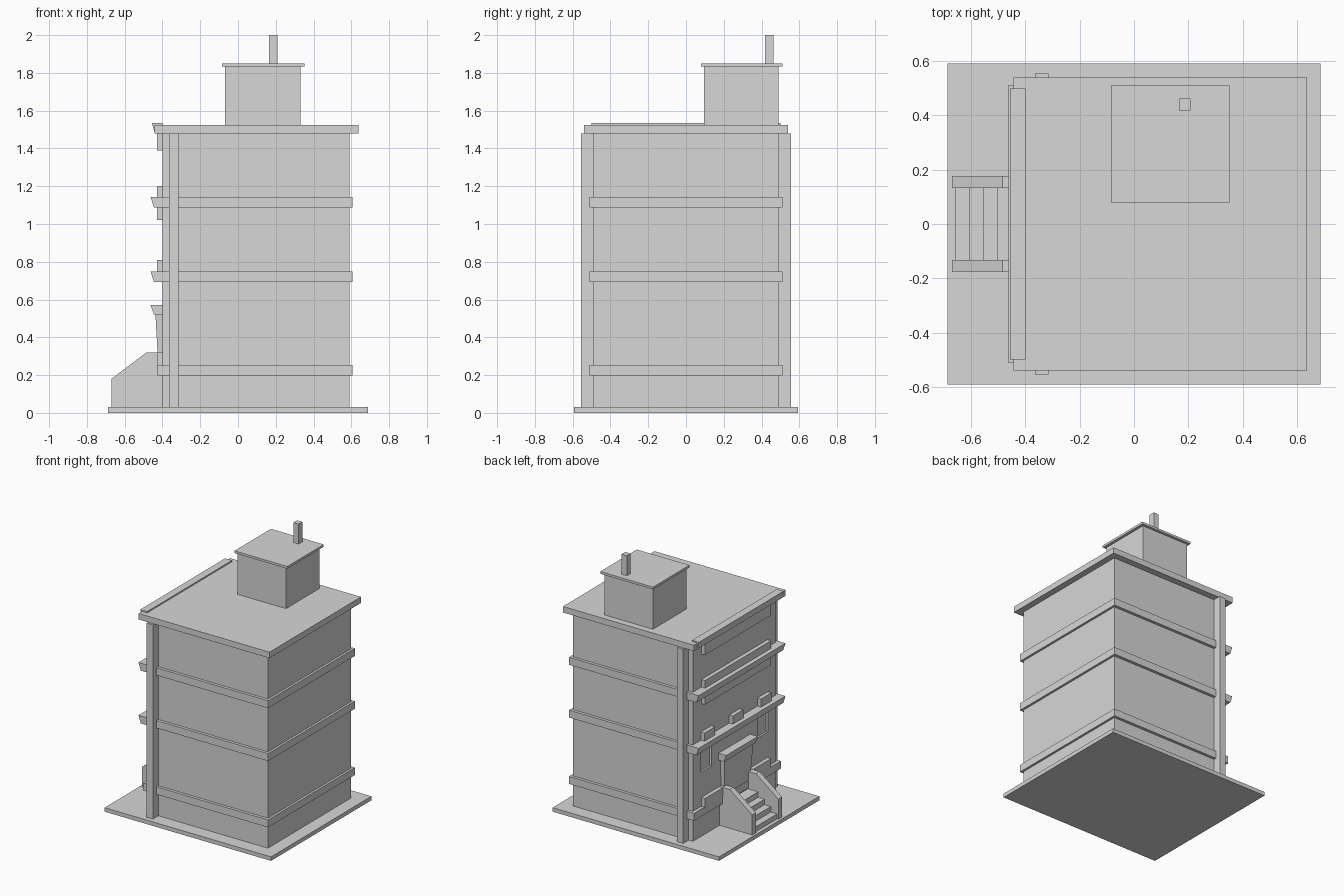
import bpy
import bmesh

cube = bpy.data.objects.get("Cube")
if cube:
    bpy.data.objects.remove(cube, do_unlink=True)

stone = bpy.data.materials.new("grey_stone")
stone.use_nodes = True
GREY = (0.68, 0.68, 0.68, 1)
stone.diffuse_color = GREY
stone.node_tree.nodes["Principled BSDF"].inputs["Base Color"].default_value = GREY


def finish(name, bm):
    bmesh.ops.recalc_face_normals(bm, faces=bm.faces)
    mesh = bpy.data.meshes.new(name)
    bm.to_mesh(mesh)
    bm.free()
    mesh.materials.append(stone)
    obj = bpy.data.objects.new(name, mesh)
    bpy.context.collection.objects.link(obj)
    return obj


def prism(name, profile, y0, y1):
    """Extrude an (x, z) profile from y0 to y1."""
    bm = bmesh.new()
    face = bm.faces.new([bm.verts.new((x, y0, z)) for x, z in profile])
    geom = bmesh.ops.extrude_face_region(bm, geom=[face])["geom"]
    moved = [v for v in geom if isinstance(v, bmesh.types.BMVert)]
    bmesh.ops.translate(bm, verts=moved, vec=(0, y1 - y0, 0))
    return finish(name, bm)


def box(name, x, y, z):
    profile = [(x[0], z[0]), (x[1], z[0]), (x[1], z[1]), (x[0], z[1])]
    return prism(name, profile, y[0], y[1])


def ledge(name, z0, z1, half, front=-0.463, back=-0.365):
    """Projecting moulding whose front leans outward at the top."""
    return prism(name, [(front + 0.018, z0), (back, z0), (back, z1), (front, z1)], -half, half)


FACADE = -0.40
SILL = -0.43

# Ground slab, main block and roof
box("ground_slab", (-0.687, 0.687), (-0.592, 0.592), (0, 0.03))
body = box("main_block", (FACADE, 0.59), (-0.49, 0.49), (0.03, 1.48))
box("roof_slab", (-0.443, 0.638), (-0.54, 0.54), (1.48, 1.525))
ledge("front_cornice", 1.48, 1.535, 0.50, front=-0.457, back=FACADE)

# String courses around the block, with deeper ledges on the facade
for level, z in (("lower", 0.198), ("middle", 0.693), ("upper", 1.087)):
    start = -0.425 if level == "lower" else -0.365
    box(level + "_band", (start, 0.607), (-0.512, 0.512), (z, z + 0.056))
    if level != "lower":
        ledge(level + "_ledge", z, z + 0.056, 0.512)

# Corner pilasters and ground floor sills on both sides
for side, s in (("left", 1), ("right", -1)):
    def span(a, b):
        return sorted((s * a, s * b))
    box(side + "_pilaster", (-0.365, -0.315), span(0.48, 0.555), (0.03, 1.48))
    box(side + "_ground_sill", (SILL, FACADE), span(0.18, 0.39), (0.25, 0.32))
    # Stair cheek walls
    cheek = [(-0.67, 0.03), (FACADE, 0.03), (FACADE, 0.32), (-0.485, 0.32), (-0.67, 0.18)]
    prism(side + "_stair_wall", cheek, *span(0.132, 0.176))
    # Recessed windows beside the entrance
    cutter = box(side + "_window_cutter", (-0.5, FACADE + 0.015), span(0.27, 0.395), (0.51, 0.69))
    cutter.hide_render = True
    cutter.hide_viewport = True
    cut = body.modifiers.new(side + "_window", "BOOLEAN")
    cut.object = cutter
    cut.solver = "EXACT"

# Middle floor sills
for name, y in (("left", 0.333), ("centre", 0), ("right", -0.333)):
    box(name + "_middle_sill", (SILL, FACADE), (y - 0.062, y + 0.062), (0.74, 0.81))

# Upper floor sill and lintel bars
box("upper_sill", (SILL, FACADE), (-0.39, 0.39), (1.02, 1.20))
box("upper_lintel", (SILL, FACADE), (-0.39, 0.39), (1.39, 1.48))

# Entrance surround, narrowing toward the floor, with its canopy
door = prism("entrance", [(-0.41, 0.03), (-0.38, 0.03), (-0.38, 0.52), (-0.437, 0.52)], -0.168, 0.168)
for v in door.data.vertices:
    if v.co.z < 0.1:
        v.co.y *= 0.85
ledge("entrance_canopy", 0.52, 0.572, 0.187)

# Entrance steps
for i in range(4):
    box(f"step_{i + 1}", (-0.66 + 0.052 * i, FACADE), (-0.135, 0.135), (0.03, 0.067 + 0.041 * i))

# Rooftop room with cap and chimney
box("roof_room", (-0.07, 0.33), (0.095, 0.49), (1.52, 1.84))
box("roof_room_cap", (-0.085, 0.351), (0.08, 0.51), (1.834, 1.851))
box("chimney", (0.165, 0.208), (0.418, 0.462), (1.85, 2.0))
